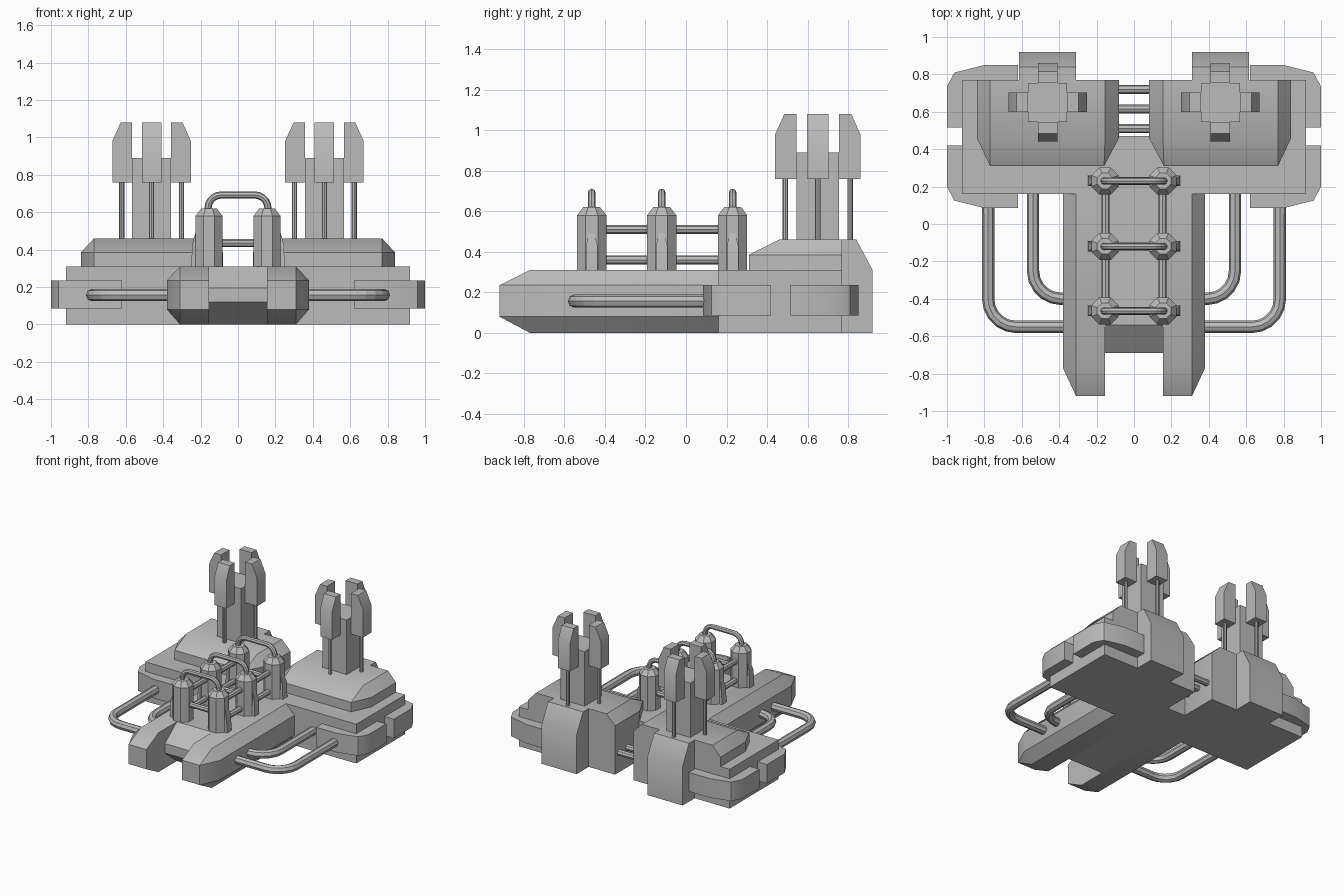
import bpy, bmesh
from math import radians, sin, cos, pi
from mathutils import Vector

cube = bpy.data.objects.get("Cube")
if cube:
    bpy.data.objects.remove(cube, do_unlink=True)

grey = bpy.data.materials.new("plain grey")
grey.use_nodes = True
grey.diffuse_color = (0.5, 0.5, 0.5, 1)
grey.node_tree.nodes["Principled BSDF"].inputs["Base Color"].default_value = (0.5, 0.5, 0.5, 1)

SIDES = (("left", 1), ("right", -1))


def finish(name, bm):
    """Turn a bmesh into an object, smooth except at sharp edges."""
    bmesh.ops.recalc_face_normals(bm, faces=bm.faces)
    mesh = bpy.data.meshes.new(name)
    bm.to_mesh(mesh)
    bm.free()
    mesh.materials.append(grey)
    for p in mesh.polygons:
        p.use_smooth = True
    mesh.set_sharp_from_angle(angle=radians(30))
    obj = bpy.data.objects.new(name, mesh)
    bpy.context.collection.objects.link(obj)
    return obj


def hull(name, points, s=1):
    """Convex solid around the points, mirrored in x when s is -1."""
    bm = bmesh.new()
    for x, y, z in points:
        bm.verts.new((s * x, y, z))
    bmesh.ops.convex_hull(bm, input=bm.verts)
    bmesh.ops.dissolve_limit(bm, angle_limit=radians(1), verts=bm.verts, edges=bm.edges)
    return finish(name, bm)


def ring(outline, z):
    return [(x, y, z) for x, y in outline]


def prism(name, outline, z0, z1, s=1):
    """Plan outline raised from z0 to z1; may be concave."""
    bm = bmesh.new()
    face = bm.faces.new([bm.verts.new((s * x, y, z0)) for x, y in outline])
    top = bmesh.ops.extrude_face_region(bm, geom=[face])["geom"]
    bmesh.ops.translate(bm, vec=(0, 0, z1 - z0),
                        verts=[v for v in top if isinstance(v, bmesh.types.BMVert)])
    return finish(name, bm)


def side_profile(name, profile, x0, x1, s=1):
    """Convex y-z profile stretched from x0 to x1."""
    return hull(name, [(x, y, z) for x in (x0, x1) for y, z in profile], s)


def box(name, x0, x1, y0, y1, z0, z1, s=1):
    return prism(name, [(x0, y0), (x1, y0), (x1, y1), (x0, y1)], z0, z1, s)


def tube(name, path, radius, bend=0.0, s=1):
    """Eight-sided pipe along a path with rounded corners."""
    pts = [Vector((s * x, y, z)) for x, y, z in path]
    line = [pts[0]]
    for a, b, c in zip(pts, pts[1:], pts[2:]):
        p, q = b + (a - b).normalized() * bend, b + (c - b).normalized() * bend
        centre = p + q - b
        for i in range(6):
            t = i / 5 * pi / 2
            line.append(centre + (p - centre) * cos(t) + (q - centre) * sin(t))
    line.append(pts[-1])
    curve = bpy.data.curves.new(name, "CURVE")
    curve.dimensions = "3D"
    curve.bevel_depth = radius
    curve.bevel_resolution = 2
    curve.use_fill_caps = True
    spline = curve.splines.new("POLY")
    spline.points.add(len(line) - 1)
    for sp, v in zip(spline.points, line):
        sp.co = (*v, 1)
    spline.use_smooth = False
    curve.materials.append(grey)
    obj = bpy.data.objects.new(name, curve)
    bpy.context.collection.objects.link(obj)
    return obj


# Central spine between the prongs, with a tapered tail
side_profile("spine_core", [(-0.54, 0.31), (-0.69, 0.195), (-0.69, 0.12), (-0.54, 0),
                            (0.16, 0), (0.16, 0.31)], -0.155, 0.155)
prism("spine_tail", [(-0.16, 0.16), (0.16, 0.16), (0.16, 0.31), (0.08, 0.47),
                     (-0.08, 0.47), (-0.16, 0.31)], 0, 0.31)

section = [(0.155, 0), (0.31, 0), (0.38, 0.08), (0.38, 0.235), (0.31, 0.31), (0.155, 0.31)]
pod = [(0.16, 0.16), (0.92, 0.16), (0.92, 0.77), (0.08, 0.77), (0.08, 0.47), (0.16, 0.31)]
deck = [(0.16, 0.31), (0.77, 0.31), (0.84, 0.46), (0.84, 0.77), (0.08, 0.77), (0.08, 0.46)]
deck_top = [(0.155, 0.46), (0.77, 0.46), (0.77, 0.77), (0.155, 0.77)]
plate = [(0.62, 0.42), (1, 0.42), (1, 0.2), (0.96, 0.125), (0.8, 0.085), (0.62, 0.085)]

for side, s in SIDES:
    # Long chamfered prongs
    hull(side + "_prong", [(x, y, z) for y in (-0.77, 0.16) for x, z in section]
         + [(x, -0.92, z) for x in (0.155, 0.31) for z in (0.08, 0.235)], s)

    # Rear pods with raised decks and back fins
    prism(side + "_pod", pod, 0, 0.31, s)
    hull(side + "_deck", ring(deck, 0.31) + ring(deck, 0.385) + ring(deck_top, 0.46), s)
    side_profile(side + "_back_fin", [(0.7, 0), (0.92, 0), (0.92, 0.31), (0.84, 0.46),
                                      (0.7, 0.46)], 0.31, 0.615, s)

    # Side armour plates, front and back
    prism(side + "_front_plate", plate, 0.085, 0.235, s)
    prism(side + "_back_plate", [(x, 0.935 - y) for x, y in plate], 0.085, 0.235, s)

    # Side loops
    tube(side + "_outer_loop", [(0.78, 0.2, 0.157), (0.78, -0.55, 0.157), (0.3, -0.55, 0.157)],
         0.033, 0.15, s)
    tube(side + "_inner_loop", [(0.54, 0.2, 0.157), (0.54, -0.4, 0.157), (0.3, -0.4, 0.157)],
         0.033, 0.15, s)

    # Tower core and four clamps on thin rods
    cx, cy = 0.462, 0.65
    box(side + "_tower_core", cx - 0.105, cx + 0.105, cy - 0.105, cy + 0.105, 0.44, 0.89, s)
    clamp = [(0.105, 0.76), (0.21, 0.76), (0.21, 0.98), (0.165, 1.08), (0.105, 1.08)]
    for label, dx, dy in (("outer", 1, 0), ("inner", -1, 0), ("rear", 0, 1), ("front", 0, -1)):
        hull(f"{side}_{label}_clamp",
             [(cx + r * dx - w * dy, cy + r * dy + w * dx, z)
              for w in (-0.052, 0.052) for r, z in clamp], s)
        rx, ry = cx + 0.16 * dx, cy + 0.16 * dy
        tube(f"{side}_{label}_rod", [(rx, ry, 0.43), (rx, ry, 0.78)], 0.014, 0, s)

# Pipes bridging the two pods
for i, y in enumerate((0.51, 0.615, 0.72)):
    tube(f"bridge_pipe_{i + 1}", [(-0.12, y, 0.157), (0.12, y, 0.157)], 0.024)

# Canister rows
ROWS = (-0.465, -0.12, 0.23)
for i, y in enumerate(ROWS):
    for side, s in SIDES:
        points = []
        for r, z in ((0.078, 0.3), (0.078, 0.58), (0.045, 0.62)):
            for k in range(8):
                a = (k + 0.5) * pi / 4
                points.append((0.155 + r * cos(a), y + r * sin(a), z))
        hull(f"{side}_canister_{i + 1}", points, s)
        # Pointed brace on the outer face
        hull(f"{side}_canister_brace_{i + 1}",
             [(x, y + w, z) for w in (-0.028, 0.028) for x, z in ((0.2, 0.3), (0.25, 0.3), (0.245, 0.43))]
             + [(0.225, y + w, 0.5) for w in (-0.012, 0.012)] + [(0.2, y, 0.5)], s)
    # Arched handle and cross bar
    tube(f"handle_{i + 1}", [(-0.16, y, 0.6), (-0.16, y, 0.692), (0.16, y, 0.692), (0.16, y, 0.6)],
         0.019, 0.07)
    tube(f"cross_bar_{i + 1}", [(-0.13, y, 0.435), (0.13, y, 0.435)], 0.021)

# Rails along each canister row
for side, s in SIDES:
    for label, z in (("lower", 0.36), ("upper", 0.51)):
        tube(f"{side}_{label}_rail", [(0.152, ROWS[0], z), (0.152, ROWS[2], z)], 0.022, 0, s)
